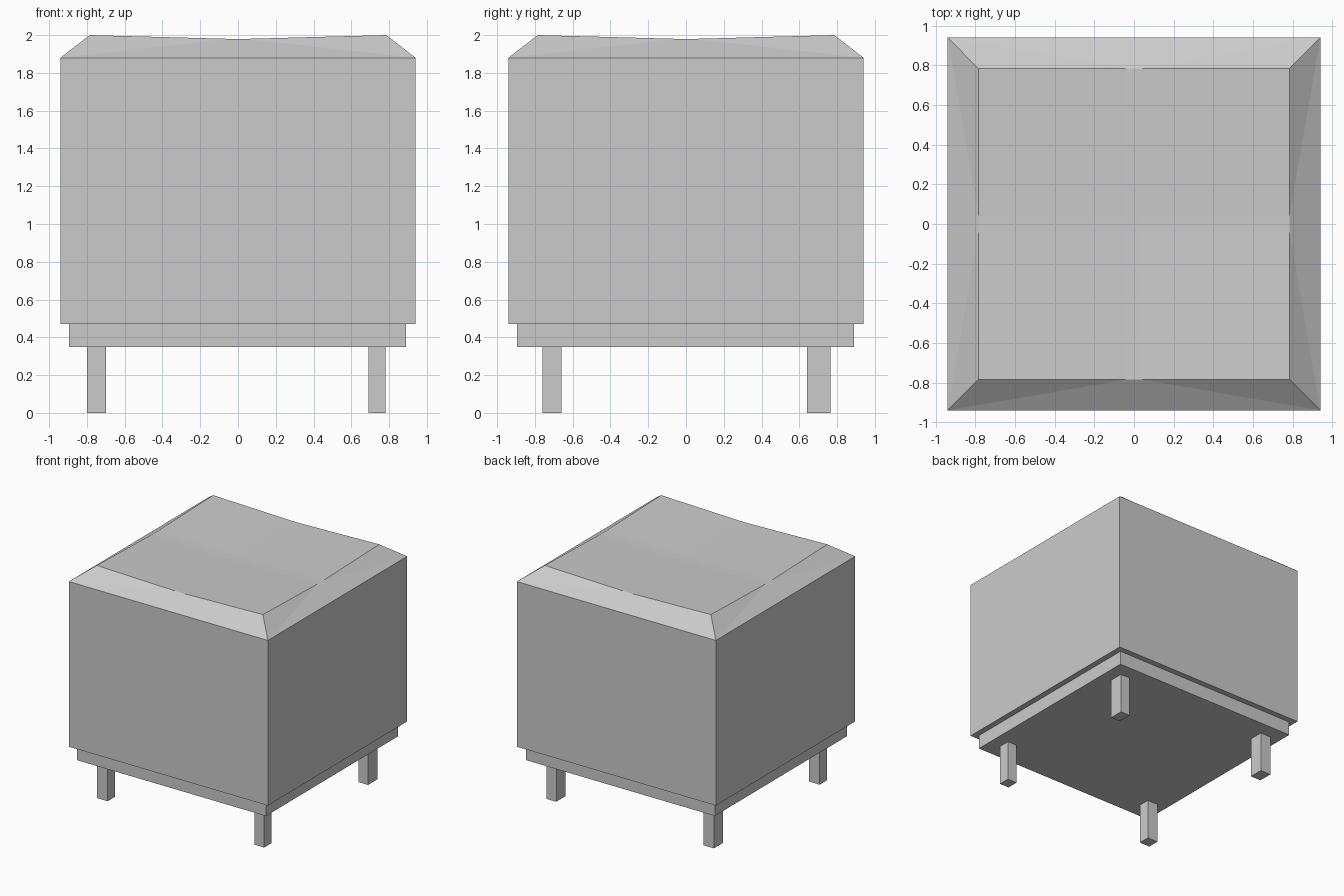
import bpy, bmesh

if "Cube" in bpy.data.objects:
    bpy.data.objects.remove(bpy.data.objects["Cube"])


def box(name, x0, x1, y0, y1, z0, z1):
    bm = bmesh.new()
    bmesh.ops.create_cube(bm, size=1)
    for v in bm.verts:
        v.co.x = x1 if v.co.x > 0 else x0
        v.co.y = y1 if v.co.y > 0 else y0
        v.co.z = z1 if v.co.z > 0 else z0
    return finish(name, bm)


def finish(name, bm):
    bmesh.ops.recalc_face_normals(bm, faces=bm.faces[:])
    me = bpy.data.meshes.new(name)
    bm.to_mesh(me)
    bm.free()
    ob = bpy.data.objects.new(name, me)
    bpy.context.collection.objects.link(ob)
    return ob


# Upholstered cushion: box with sloped shoulders and a sagging top
H, R = 0.94, 0.785
bm = bmesh.new()
steps = [-R, -0.04, 0.04, R]


def sag(t):
    return 0.02 if abs(t) < R - 0.01 else 0.0


grid = [[bm.verts.new((x, y, 2.0 - sag(x) - sag(y))) for x in steps] for y in steps]
for j in range(3):
    for i in range(3):
        bm.faces.new((grid[j][i], grid[j][i + 1], grid[j + 1][i + 1], grid[j + 1][i]))

# Shoulders, side walls and underside
corners = [(-H, -H), (H, -H), (H, H), (-H, H)]
upper = [bm.verts.new((x, y, 1.88)) for x, y in corners]
lower = [bm.verts.new((x, y, 0.47)) for x, y in corners]
rims = [grid[0], [r[3] for r in grid], grid[3][::-1], [r[0] for r in grid][::-1]]
for k in range(4):
    n = (k + 1) % 4
    rim = rims[k]
    bm.faces.new((upper[k], rim[1], rim[0]))
    bm.faces.new((upper[k], upper[n], rim[2], rim[1]))
    bm.faces.new((upper[n], rim[3], rim[2]))
    bm.faces.new((lower[k], lower[n], upper[n], upper[k]))
bm.faces.new(lower[::-1])
finish("cushion", bm)

# Base frame
box("base_frame", -0.895, 0.89, -0.895, 0.89, 0.35, 0.47)

# Four legs
for side, x0, x1 in (("left", -0.80, -0.70), ("right", 0.69, 0.78)):
    for end, y0, y1 in (("front", -0.76, -0.66), ("back", 0.64, 0.765)):
        box(f"{end}_{side}_leg", x0, x1, y0, y1, 0.0, 0.35)
